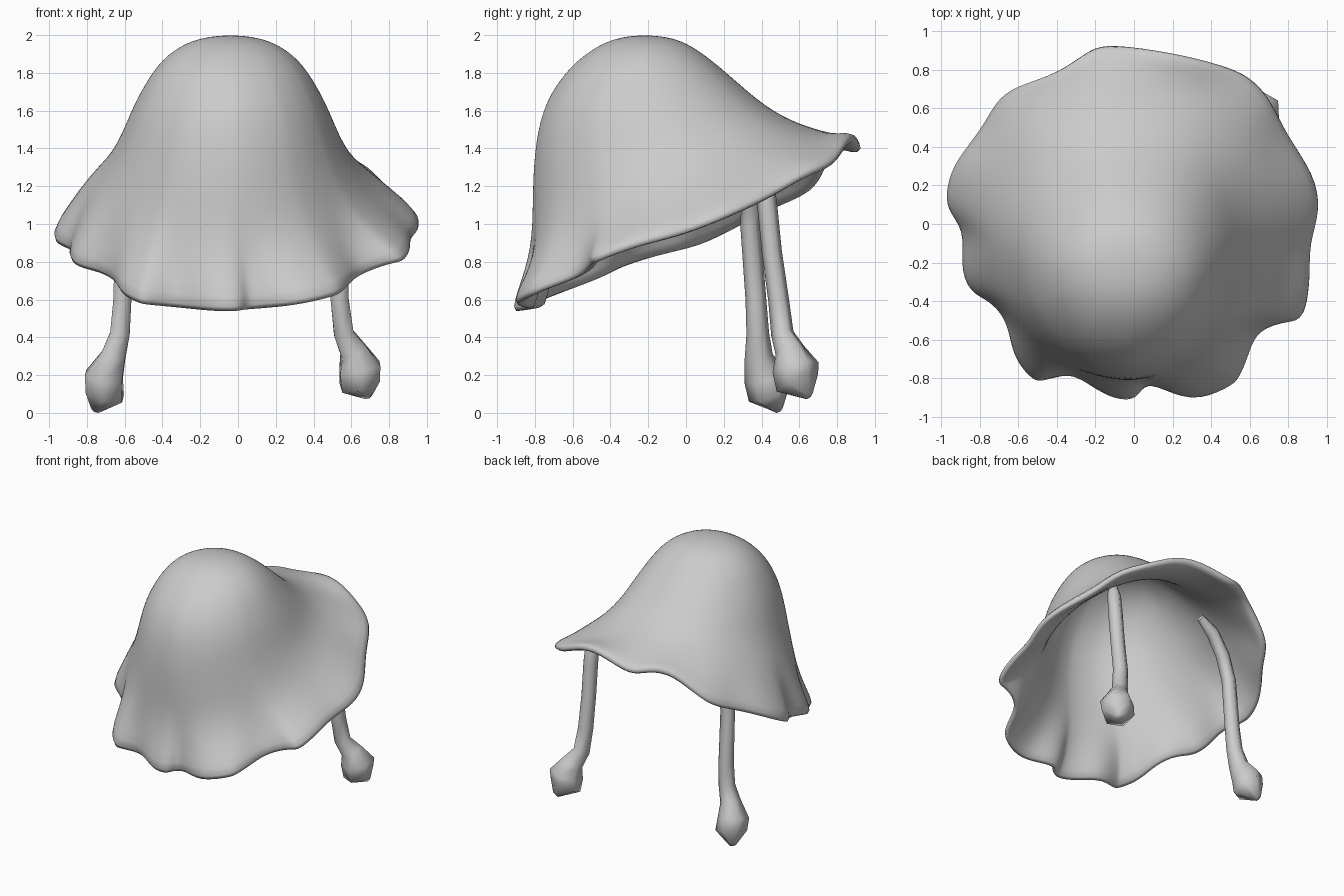
import bpy, bmesh, math
from mathutils import Vector

cube = bpy.data.objects.get("Cube")
if cube:
    bpy.data.objects.remove(cube, do_unlink=True)

grey = bpy.data.materials.new("soft_grey")
grey.use_nodes = True
grey.diffuse_color = (0.6, 0.6, 0.6, 1)
grey.node_tree.nodes["Principled BSDF"].inputs["Base Color"].default_value = (0.6, 0.6, 0.6, 1)


def make_object(name, bm):
    bmesh.ops.recalc_face_normals(bm, faces=bm.faces[:])
    mesh = bpy.data.meshes.new(name)
    bm.to_mesh(mesh)
    bm.free()
    mesh.materials.append(grey)
    obj = bpy.data.objects.new(name, mesh)
    bpy.context.collection.objects.link(obj)
    return obj


def bridge(bm, rings):
    for a, b in zip(rings, rings[1:]):
        n = len(a)
        for i in range(n):
            j = (i + 1) % n
            bm.faces.new((a[i], a[j], b[j], b[i]))


def interp(x, pts):
    for (x0, y0), (x1, y1) in zip(pts, pts[1:]):
        if x <= x1:
            return y0 + (y1 - y0) * (x - x0) / (x1 - x0)
    return pts[-1][1]


# Wavy brim outline seen from above
brim = [(-.1, .92), (-.23, .89), (-.4, .78), (-.6, .72), (-.72, .63), (-.8, .49),
        (-.92, .34), (-.97, .2), (-.97, .07), (-.89, -.04), (-.9, -.2), (-.85, -.35),
        (-.74, -.41), (-.66, -.52), (-.63, -.68), (-.54, -.79), (-.48, -.82),
        (-.36, -.79), (-.27, -.81), (-.13, -.9), (0, -.91), (.05, -.86), (.12, -.84),
        (.3, -.92), (.48, -.85), (.55, -.8), (.61, -.66), (.66, -.56), (.8, -.51),
        (.88, -.48), (.92, -.28), (.92, -.1), (.965, .06), (.93, .26), (.8, .46),
        (.72, .62), (.6, .75), (.45, .81), (.2, .87)]
# Brim height by sine of the angle, from front to back
brim_height = [(-1, .545), (-.9, .585), (-.74, .665), (-.54, .76), (-.29, .855), (0, .92),
               (.26, 1.04), (.5, 1.12), (.65, 1.225), (.78, 1.33), (.9, 1.42), (1, 1.465)]

# Crown rings: front y, front z, back y, back z, half width, ripple
crown = [(-.31, 1.995, -.1, 1.99, .11, 0), (-.43, 1.97, 0, 1.965, .23, 0),
         (-.58, 1.87, .13, 1.88, .37, 0), (-.7, 1.73, .3, 1.73, .46, 0),
         (-.78, 1.56, .42, 1.63, .53, 0), (-.812, 1.3, .54, 1.56, .59, 0),
         (-.812, 1.05, .66, 1.515, .68, .03), (-.825, .83, .78, 1.485, .79, .25)]

bm = bmesh.new()
rings = [[] for _ in crown]
edge = []
for x, y in brim:
    r = math.hypot(x, y)
    c, s = x / r, y / r
    for ring, (fy, fz, by, bz, width, ripple) in zip(rings, crown):
        k = 1 + ripple * (r / .92 - 1)
        ring.append(bm.verts.new((width * c * k - .04 * (1 - ripple),
                                  (fy + by) / 2 + (by - fy) / 2 * s * k,
                                  (fz + bz) / 2 + (bz - fz) / 2 * s)))
    wave = .04 * max(0, s) * math.cos(9 * (math.atan2(y, x) - math.radians(135)))
    edge.append(Vector((x * 1.015, y * 1.015, interp(s, brim_height) + .05 * x - wave)))
# exaggerate the brim waves a little, since smoothing softens them
rings.append([bm.verts.new(p + .25 * (2 * p - edge[i - 1] - edge[(i + 1) % len(edge)]))
              for i, p in enumerate(edge)])
bridge(bm, rings)
apex = bm.verts.new((-.04, -.2, 2.0))
for i, v in enumerate(rings[0]):
    bm.faces.new((apex, rings[0][(i + 1) % len(brim)], v))
hat = make_object("hat_shell", bm)
if hat.data.polygons[-1].normal.z < 0:
    hat.data.flip_normals()


def subdivide(name):
    mod = hat.modifiers.new(name, "SUBSURF")
    mod.levels = mod.render_levels = 1


# Smooth the shell, give it a wall, then round the edge of the wall
subdivide("smooth_shell")
wall = hat.modifiers.new("wall", "SOLIDIFY")
wall.thickness = .06
wall.offset = -1
subdivide("round_edge")


# Chin straps: tubes ending in faceted weights; each point is x, y, z, radius
def strap(name, points, sides=6):
    bm = bmesh.new()
    centres = [Vector(p[:3]) for p in points]
    rings = []
    for i, c in enumerate(centres):
        d = (centres[min(i + 1, len(centres) - 1)] - centres[max(i - 1, 0)]).normalized()
        u = d.cross(Vector((0, 1, 0))).normalized()
        w = d.cross(u)
        rings.append([bm.verts.new(c + points[i][3] * (u * math.cos(a) + w * math.sin(a)))
                      for a in (math.tau * (k + .5) / sides for k in range(sides))])
    bridge(bm, rings)
    bm.faces.new(rings[0])
    bm.faces.new(rings[-1])
    return make_object(name, bm)


straps = [
    strap("right_strap", [(-.29, .4, 1.38, .03), (-.42, .38, 1.31, .05), (-.54, .35, 1.18, .053),
                          (-.605, .34, 1, .053), (-.612, .37, .6, .055), (-.625, .38, .42, .06),
                          (-.66, .385, .3, .075), (-.71, .42, .19, .115), (-.705, .44, .1, .115),
                          (-.755, .49, .015, .025)]),
    strap("left_strap", [(.52, .39, 1.34, .03), (.53, .41, 1.26, .05), (.535, .43, 1.1, .053),
                         (.535, .455, .85, .053), (.538, .49, .6, .055), (.56, .51, .42, .06),
                         (.61, .55, .33, .08), (.645, .58, .24, .125), (.645, .59, .16, .12),
                         (.69, .65, .09, .025)]),
]

for obj in [hat] + straps:
    bpy.ops.object.select_all(action="DESELECT")
    obj.select_set(True)
    bpy.context.view_layer.objects.active = obj
    bpy.ops.object.shade_smooth_by_angle(angle=math.radians(70))
